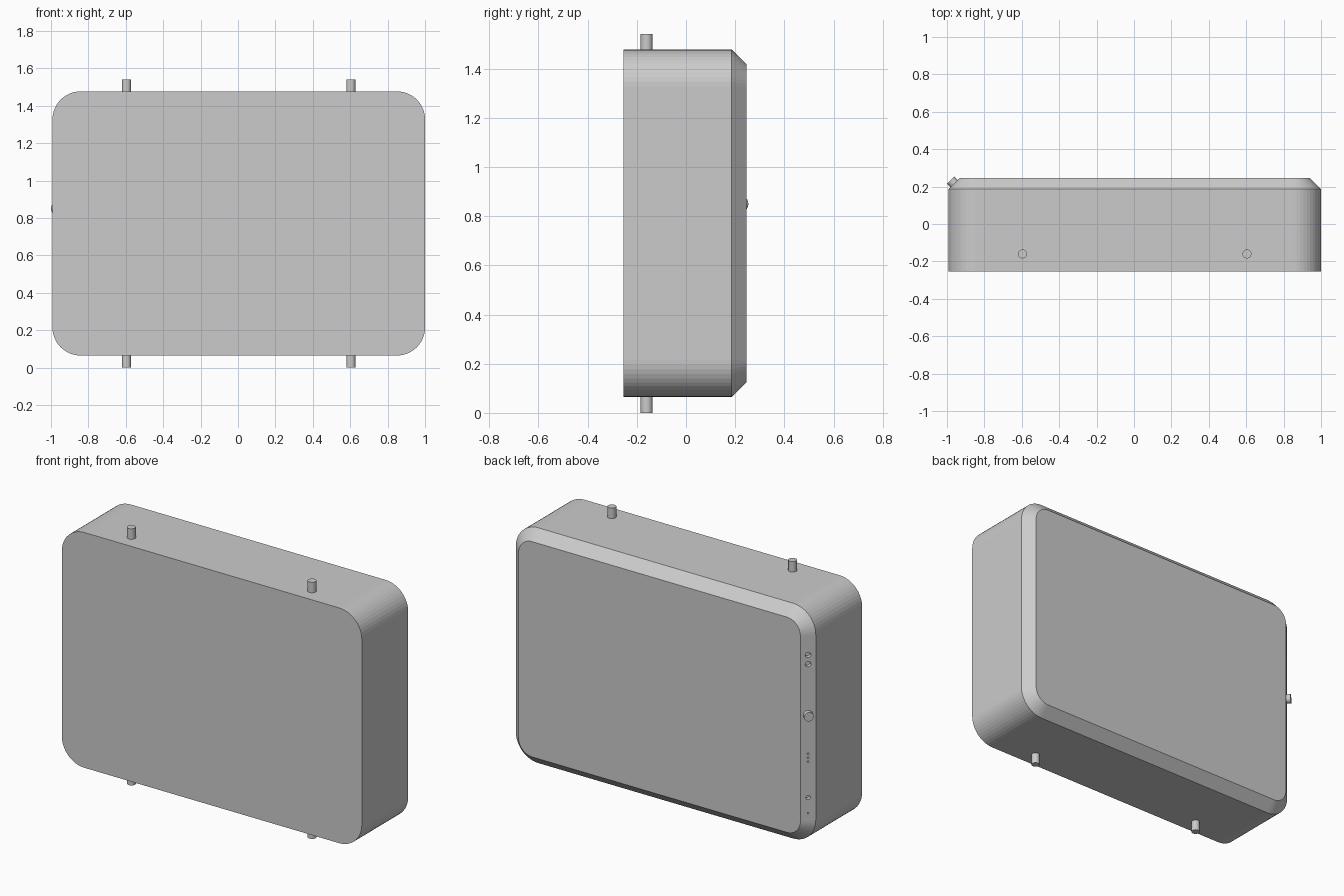
import bpy, bmesh, math
from mathutils import Vector

if "Cube" in bpy.data.objects:
    bpy.data.objects.remove(bpy.data.objects["Cube"])

CX = 0.004                      # body centre in x
W, Z0, Z1, R = 1.992, 0.065, 1.477, 0.15
Y_FRONT, Y_EDGE, Y_BACK, INSET = -0.254, 0.186, 0.246, 0.06


def finish(bm, name):
    bmesh.ops.recalc_face_normals(bm, faces=bm.faces)
    me = bpy.data.meshes.new(name)
    bm.to_mesh(me)
    bm.free()
    ob = bpy.data.objects.new(name, me)
    bpy.context.collection.objects.link(ob)
    return ob


def ring(bm, y, inset, seg=12):
    """Rounded rectangle in the xz plane."""
    r, hw, hh = R - inset, W / 2 - R, (Z1 - Z0) / 2 - R
    verts = []
    for k, (sx, sz) in enumerate([(1, 1), (-1, 1), (-1, -1), (1, -1)]):
        for i in range(seg + 1):
            a = math.pi / 2 * (k + i / seg)
            verts.append(bm.verts.new((CX + sx * hw + r * math.cos(a), y,
                                       (Z0 + Z1) / 2 + sz * hh + r * math.sin(a))))
    return verts


def cylinder(name, center, direction, radius, length, sides=24):
    bpy.ops.mesh.primitive_cylinder_add(vertices=sides, radius=radius, depth=length, location=center)
    ob = bpy.context.object
    ob.name = name
    ob.rotation_euler = Vector(direction).to_track_quat('Z', 'Y').to_euler()
    bpy.ops.object.shade_smooth_by_angle(angle=math.radians(35))
    return ob


# Rounded box body with a bevelled back rim
bm = bmesh.new()
rings = [ring(bm, Y_FRONT, 0), ring(bm, Y_EDGE, 0), ring(bm, Y_BACK, INSET)]
for a, b in zip(rings, rings[1:]):
    for i in range(len(a)):
        j = (i + 1) % len(a)
        bm.faces.new((a[i], a[j], b[j], b[i]))
bm.faces.new(rings[0])
bm.faces.new(rings[-1])
body = finish(bm, "body")

# Mounting pins, top and bottom
for x, side in ((-0.596, "left"), (0.604, "right")):
    cylinder("bottom_pin_" + side, (x, -0.16, 0.05), (0, 0, 1), 0.024, 0.10)
    cylinder("top_pin_" + side, (x, -0.16, 1.49), (0, 0, 1), 0.024, 0.10)

# Control knob on the left back bevel
NORMAL = Vector((-1, 1, 0)).normalized()
FACE = Vector((CX - W / 2 + INSET / 2, (Y_EDGE + Y_BACK) / 2, 0))
cylinder("control_knob", FACE + Vector((0, 0, 0.85)) + NORMAL * 0.006, NORMAL, 0.027, 0.04)

# Sockets and indicator holes sunk into the same bevel
holes = [(1.21, 0.016), (1.155, 0.016), (0.617, 0.005), (0.593, 0.005),
         (0.569, 0.005), (0.355, 0.013), (0.26, 0.004)]
cutters = [cylinder("hole_cutter", FACE + Vector((0, 0, z)), NORMAL, r, 0.05, 16) for z, r in holes]
bpy.ops.object.select_all(action='DESELECT')
for c in cutters:
    c.select_set(True)
bpy.context.view_layer.objects.active = cutters[0]
bpy.ops.object.join()
cutter = bpy.context.object
cutter.hide_render = True
cutter.hide_set(True)
mod = body.modifiers.new("holes", 'BOOLEAN')
mod.operation = 'DIFFERENCE'
mod.solver = 'EXACT'
mod.object = cutter
